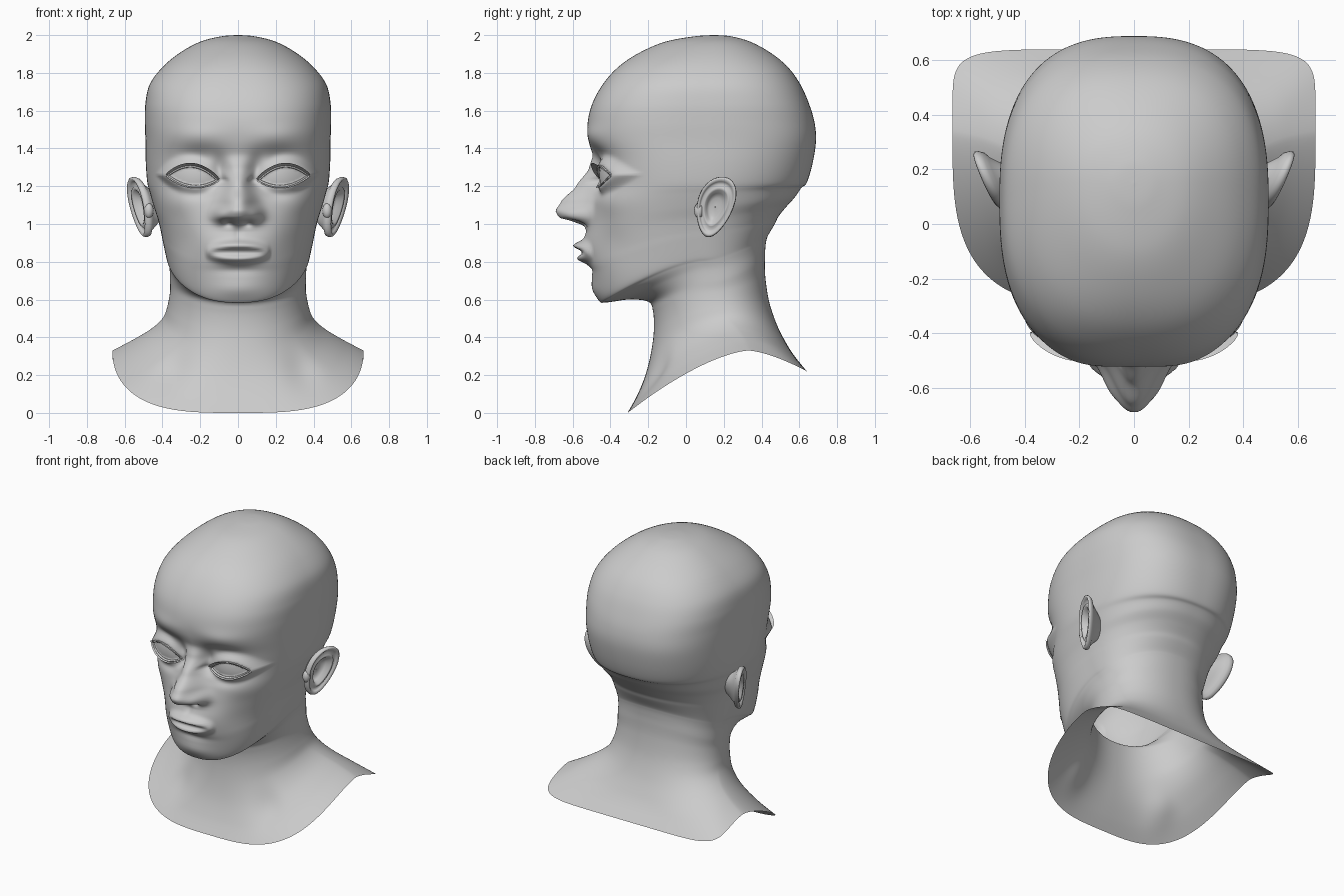
import bpy, bmesh, math
from math import sin, cos, pi, exp

if "Cube" in bpy.data.objects:
    bpy.data.objects.remove(bpy.data.objects["Cube"])

# Tilted sections: front y,z | half width | side y,z | back y,z | front, back roundness
NECK = [
    (-.31, 0, .665, .33, .33, .64, .22, 3.3, 7),
    (-.26, .09, .56, .31, .385, .575, .30, 3, 4.5),
    (-.215, .20, .46, .27, .445, .53, .37, 2.6, 3),
    (-.185, .32, .40, .22, .50, .48, .47, 2.3, 2.4),
    (-.17, .44, .375, .18, .56, .44, .59, 2.2, 2.2),
    (-.175, .54, .36, .15, .64, .42, .72, 2.2, 2.2),
    (-.20, .59, .36, .14, .70, .418, .82, 2.2, 2.2),
    (-.30, .60, .362, .12, .76, .42, .87, 2.2, 2.2),
    (-.42, .585, .37, .10, .80, .425, .91, 2.3, 2.2),
    (-.46, .60, .38, .08, .83, .435, .94, 2.4, 2.2),
    (-.50, .74, .40, .06, .92, .47, 1.00, 2.4, 2.2),
    (-.515, .82, .41, .06, .97, .49, 1.04, 2.4, 2.2),
    (-.52, .92, .425, .06, 1.03, .53, 1.09, 2.4, 2.2),
    (-.51, 1.02, .445, .06, 1.09, .575, 1.14, 2.4, 2.3),
    (-.495, 1.12, .465, .06, 1.16, .61, 1.19, 2.4, 2.3),
]
# Level sections: z | front y | half width | side y | back y | roundness
SKULL = [
    (1.22, -.48, .48, .06, .64, 2.4), (1.32, -.485, .488, .07, .67, 2.5),
    (1.44, -.515, .49, .08, .688, 2.6), (1.54, -.52, .493, .08, .68, 2.6),
    (1.64, -.495, .49, .09, .65, 2.6), (1.74, -.44, .467, .10, .605, 2.5),
    (1.83, -.36, .40, .12, .54, 2.4), (1.905, -.25, .31, .14, .45, 2.2),
    (1.965, -.11, .20, .15, .34, 2.1), (1.994, .05, .085, .15, .235, 2),
    (2.0, .149, .001, .15, .151, 2),
]
ROWS = NECK + [(f, z, w, s, z, b, z, n, n) for z, f, w, s, b, n in SKULL]


def catmull(a, b, c, d, t):
    return .5 * (2*b + (c-a)*t + (2*a-5*b+4*c-d)*t*t + (3*b-a-3*c+d)*t**3)


def smooth(a, b, v):
    t = max(0, min(1, (v-a)/(b-a)))
    return t*t*(3-2*t)


def lookup(table, v):
    for (a, p), (b, q) in zip(table, table[1:]):
        if a <= v <= b:
            return p + (q-p)*smooth(a, b, v)*.5 + (q-p)*(v-a)/(b-a)*.5
    return 0


def blob(x, z, cx, cz, sx, sz):
    return exp(-((x-cx)/sx)**2 - ((z-cz)/sz)**2)


# Eye shape shared by the face and the lids
def eye_y(x, z):
    return -.458 + 2.6*(x-.2)**2 + 2.2*(z-1.255)**2


def eye_z(u):
    return 1.245 + .012*u


NOSE = [(.96, 0), (.99, .02), (1.01, .075), (1.035, .165), (1.07, .188),
        (1.12, .165), (1.2, .10), (1.3, .03), (1.37, 0)]
NOSE_W = [(.9, .09), (1.05, .095), (1.12, .085), (1.22, .06), (1.4, .055)]
# x, z, x size, z size, amount outward
FORMS = [
    (.095, 1.05, .04, .04, .04), (.05, 1.005, .025, .016, -.035),
    (.20, 1.36, .13, .05, -.03), (.10, 1.29, .04, .06, -.035),
    (.22, 1.47, .14, .05, .012), (.33, 1.12, .10, .07, .018),
    (.30, .90, .09, .11, -.02), (0, .88, .17, .09, .027),
    (0, .755, .12, .022, -.012), (0, .655, .13, .05, .018),
    (0, .95, .02, .03, -.008), (.20, 1.16, .07, .03, -.012),
]


def face(x, y, z):
    m = smooth(-.05, -.25, y) if y < -.05 else 0
    if z < .57:                                   # hollow beside the throat
        return y + .05*m*blob(abs(x), z, .36, .27, .09, .12)
    if m == 0 or z > 1.7:
        return y
    ax = abs(x)
    d = sum(k*blob(ax, z, cx, cz, sx, sz) for cx, cz, sx, sz, k in FORMS)
    n = lookup(NOSE, z)
    if n:
        d += n*exp(-(ax/lookup(NOSE_W, z))**2.4)
    env = max(0, 1-(ax/.17)**2)**.6               # lips
    d += .052*env*exp(-((z-.85-.036*env)/.023)**2)
    d += .046*env*exp(-((z-.85+.034*env)/.023)**2)
    y -= d*m
    u = (ax-.24)/.13                              # eyelids and eyeball
    v = z - eye_z(u)
    q = u*u + abs(v)/(.06 if v > 0 else .045)
    if q < 2.4:
        target = eye_y(ax, z) - .014*smooth(.9, 1.08, q)
        y += (target-y)*smooth(2.4, 1.15, q) if q > 1.15 else target-y
    return y


def section(row, th):
    yf, zf, w, ys, zs, yb, zb, nf, nb = row
    c, s = cos(th), sin(th)
    n = nf if c > 0 else nb
    r = (abs(c)**n + abs(s)**n)**(-1/n)
    u = min(1, abs(c)*r)
    ye, ze = (yf, zf) if c > 0 else (yb, zb)
    x, y = w*s*r, ys + (ye-ys)*u
    z = zs + (ze-zs)*u**1.5
    return x, face(x, y, z), z


def make(name, verts, faces, mirror=False):
    me = bpy.data.meshes.new(name)
    me.from_pydata(verts, [], faces)
    bm = bmesh.new()
    bm.from_mesh(me)
    bmesh.ops.recalc_face_normals(bm, faces=bm.faces)
    bm.to_mesh(me)
    bm.free()
    me.polygons.foreach_set("use_smooth", [True]*len(me.polygons))
    ob = bpy.data.objects.new(name, me)
    bpy.context.collection.objects.link(ob)
    if mirror:
        ob.modifiers.new("mirror", 'MIRROR')
    return ob


def grid(rows, count, closed=True):
    k = count if closed else count-1
    return [(i*count+j, i*count+(j+1) % count, (i+1)*count+(j+1) % count, (i+1)*count+j)
            for i in range(rows-1) for j in range(k)]


# Head, neck and open shoulder sheet as one loft, denser around the face
AROUND, SUB = 240, 9
verts, count = [], 0
for i in range(len(ROWS)-1):
    four = [ROWS[max(0, min(len(ROWS)-1, i+k))] for k in (-1, 0, 1, 2)]
    for s in range(SUB + (i == len(ROWS)-2)):
        row = [catmull(*p, s/SUB) for p in zip(*four)]
        row[2] = max(row[2], .001)
        for j in range(AROUND):
            t = 2*pi*j/AROUND
            verts.append(section(row, t - .35*sin(t)))
        count += 1
faces = grid(count, AROUND)
faces.append(tuple(range((count-1)*AROUND, count*AROUND)))
make("head_and_neck", verts, faces)

# Ears: a cupped disc with a rolled rim and a closed back
EAR = [(.02, -.03), (.3, -.034), (.45, -.02), (.56, .008), (.65, .012), (.75, -.006),
       (.84, .008), (.92, .02), (.98, .014), (1, 0), (.95, -.018), (.8, -.03),
       (.62, -.06), (.4, -.10)]
verts = []
for r, off in EAR:
    for j in range(48):
        t = 2*pi*j/48
        b = .16*sin(t)*r
        y = .155 + .098*cos(t)*r*(1+.22*sin(t)) + .22*b
        z = 1.09 + b
        verts.append((.487 + (y-.08)*.40 + .12*b + off, y, z))
make("ear", verts, grid(len(EAR), 48), True)

# Small flap in front of the ear canal
bm = bmesh.new()
bmesh.ops.create_uvsphere(bm, u_segments=16, v_segments=10, radius=1)
for v in bm.verts:
    v.co = (.472+.025*v.co.x, .068+.025*v.co.y, 1.07+.04*v.co.z)
me = bpy.data.meshes.new("ear_flap")
bm.to_mesh(me)
bm.free()
me.polygons.foreach_set("use_smooth", [True]*len(me.polygons))
flap = bpy.data.objects.new("ear_flap", me)
bpy.context.collection.objects.link(flap)
flap.modifiers.new("mirror", 'MIRROR')


# Lid rims as thin tubes, with a lash strip standing out from each
def lid(name, h, reach, lift):
    tube, lash = [], []
    for i in range(25):
        u = -1 + i/12
        x, z = .24 + .13*u, eye_z(u) + h*(1-u*u)
        y = eye_y(x, z) - .01
        for k in range(8):
            a = 2*pi*k/8
            tube.append((x, y + .008*cos(a), z + .007*sin(a)))
        f = (1-u*u)**.5 if abs(u) < 1 else 0
        f = .3 + .7*f
        lash += [(x, y, z), (x + .012*u, y - reach*f, z + lift*f)]
    make(name + "_lid", tube, grid(25, 8), True)
    make(name + "_lashes", lash, grid(25, 2, False), True)


lid("upper", .06, .04, .018)
lid("lower", -.045, .015, -.01)
